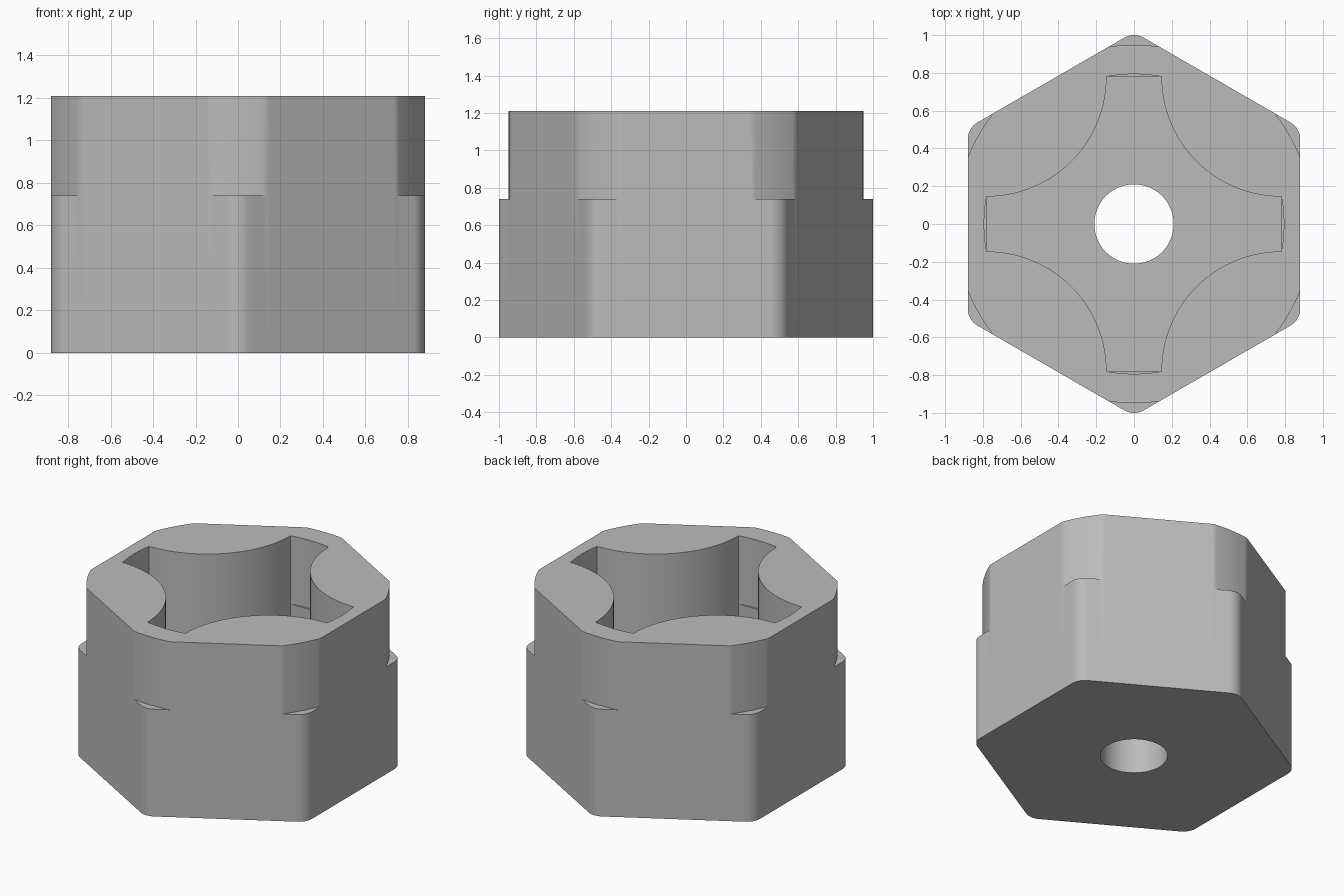
import bpy
import bmesh
from math import radians, degrees, cos, sin, atan, acos, sqrt, hypot

# Main dimensions
FLAT = 0.88                      # centre to hexagon flat
FILLET = 0.103                   # hexagon corner rounding
COLLAR = 0.948                   # round turned on the upper part
HOLE = 0.21                      # bore radius
ARM, ARM_HALF = 0.78, 0.145      # cross arm reach and half width
FLOOR, STEP, TOP = 0.26, 0.74, 1.21

HEX_CENTRE = (FLAT - FILLET) / cos(radians(30))
FILLET_ANGLE = 30 - degrees(atan((FLAT - FILLET) * sin(radians(30))
                                 / cos(radians(30)) / FLAT))
COLLAR_ANGLE = degrees(acos(FLAT / COLLAR))
ARM_ANGLE = degrees(atan(ARM_HALF / ARM))
LOBE_CENTRE, LOBE = ARM * sqrt(2), ARM - ARM_HALF


def fold(angle, period):
    """Angle in degrees from the nearest multiple of the period."""
    return abs((angle + period / 2) % period - period / 2)


def bulge(centre, radius, angle, side):
    """Distance along a ray to a circle centred off the axis."""
    a = radians(angle)
    return centre * cos(a) + side * sqrt(max(0, radius**2 - (centre * sin(a))**2))


# Outlines as radius by angle
def hexagon(angle):
    to_corner = fold(angle - 30, 60)
    if to_corner < FILLET_ANGLE:
        return bulge(HEX_CENTRE, FILLET, to_corner, 1)
    return FLAT / cos(radians(fold(angle, 60)))


def collar(angle):
    return min(hexagon(angle), COLLAR)


def cross(angle, rounded):
    to_arm = fold(angle, 90)
    if to_arm < ARM_ANGLE + 0.001:
        return hypot(ARM, ARM_HALF) if rounded else ARM / cos(radians(to_arm))
    return bulge(LOBE_CENTRE, LOBE, fold(angle - 45, 90), -1)


def cross_flat(angle):
    return cross(angle, False)


def cross_round(angle):
    return cross(angle, True)


def bore(angle):
    return HOLE


# Sample angles, with exact stops at every outline corner
stops = set()
for k in range(6):
    for s in (-1, 1):
        stops.add((60 * k + s * COLLAR_ANGLE) % 360)
        for part in range(5):
            stops.add((60 * k + 30 + s * FILLET_ANGLE * part / 4) % 360)
for k in range(4):
    for s in (-1, 1):
        stops.add((90 * k + s * ARM_ANGLE) % 360)
angles = sorted(stops | {a for a in range(360)
                         if all(fold(a - b, 360) > 0.2 for b in stops)})

# Closed section: bore, stepped cross pocket, rim, collar, hexagon body
section = [(bore, 0), (bore, FLOOR), (cross_flat, FLOOR), (cross_flat, STEP),
           (cross_round, STEP), (cross_round, TOP), (collar, TOP),
           (collar, STEP), (hexagon, STEP), (hexagon, 0)]

if "Cube" in bpy.data.objects:
    bpy.data.objects.remove(bpy.data.objects["Cube"], do_unlink=True)

bm = bmesh.new()
rings = [[bm.verts.new((r(a) * cos(radians(a)), r(a) * sin(radians(a)), z))
          for a in angles] for r, z in section]
count = len(angles)
for i, ring in enumerate(rings):
    following = rings[(i + 1) % len(rings)]
    for j in range(count):
        n = (j + 1) % count
        bm.faces.new((ring[j], ring[n], following[n], following[j]))
bmesh.ops.remove_doubles(bm, verts=bm.verts, dist=0.0002)
bmesh.ops.recalc_face_normals(bm, faces=bm.faces)

mesh = bpy.data.meshes.new("hex_socket")
bm.to_mesh(mesh)
bm.free()
socket = bpy.data.objects.new("hex_socket", mesh)
bpy.context.collection.objects.link(socket)

# Plain grey
grey = bpy.data.materials.new("grey")
grey.use_nodes = True
colour = (0.5, 0.5, 0.5, 1)
grey.diffuse_color = colour
grey.node_tree.nodes["Principled BSDF"].inputs["Base Color"].default_value = colour
mesh.materials.append(grey)

bpy.ops.object.select_all(action='DESELECT')
socket.select_set(True)
bpy.context.view_layer.objects.active = socket
bpy.ops.object.shade_smooth_by_angle(angle=radians(30))
